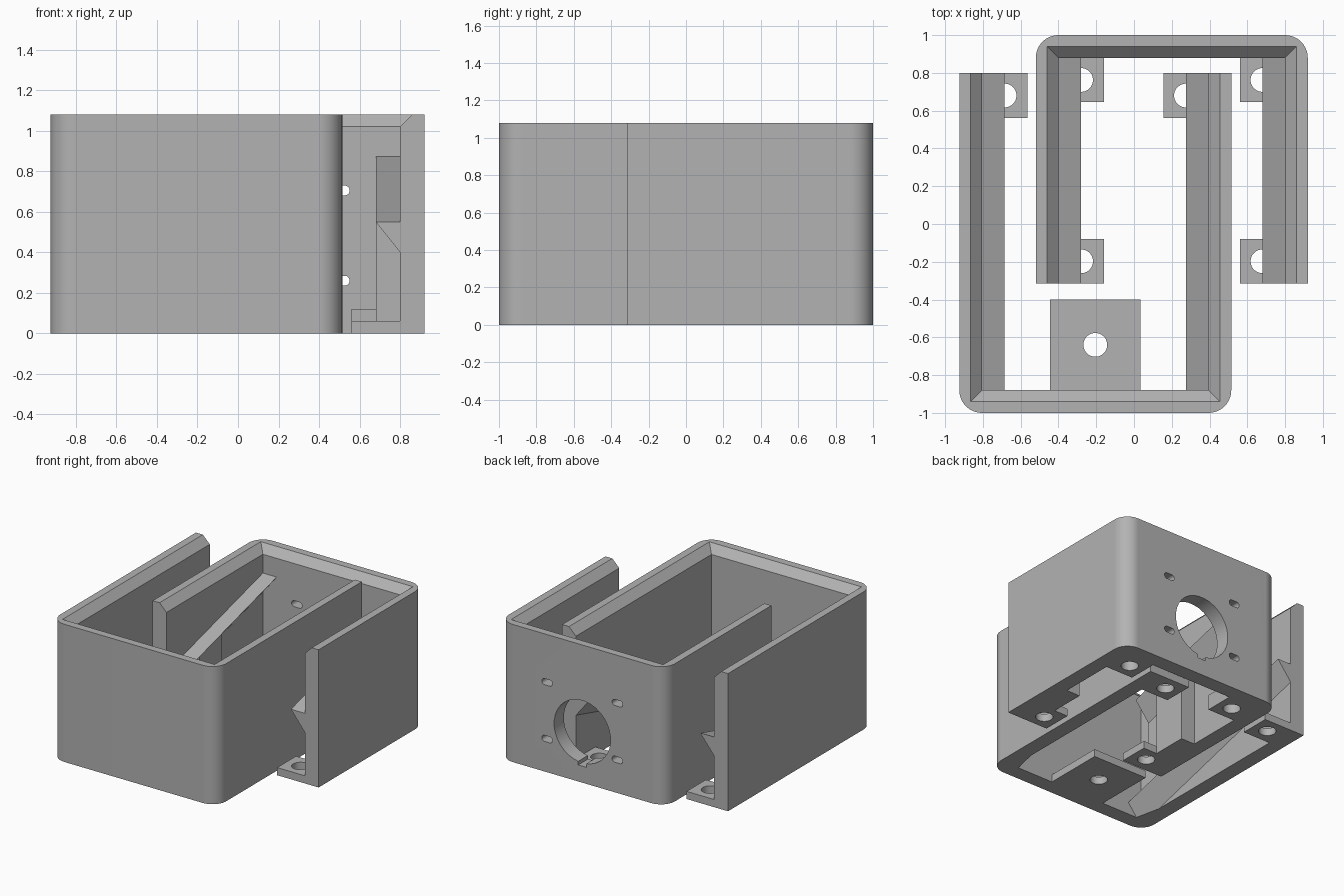
import bpy, bmesh, math
from mathutils import Vector

if "Cube" in bpy.data.objects:
    bpy.data.objects.remove(bpy.data.objects["Cube"], do_unlink=True)

gray = bpy.data.materials.new("plain gray")
gray.use_nodes = True
gray.diffuse_color = (0.45, 0.45, 0.45, 1)
gray.node_tree.nodes["Principled BSDF"].inputs["Base Color"].default_value = (0.45, 0.45, 0.45, 1)

HEIGHT, WALL, HALF = 1.08, 0.12, 0.72
CHAMFER = 0.06
RAIL_SLOPE = 0.27


def loft(name, rings, floor=False):
    """Join matching rings of points into a closed solid."""
    bm = bmesh.new()
    loops = [[bm.verts.new(p) for p in ring] for ring in rings]
    n = len(loops[0])
    for a, b in zip(loops, loops[1:]):
        for i in range(n):
            bm.faces.new((a[i], a[(i + 1) % n], b[(i + 1) % n], b[i]))
    bm.faces.new(loops[0])
    bm.faces.new(loops[-1])
    if floor:
        geom = bm.verts[:] + bm.edges[:] + bm.faces[:]
        res = bmesh.ops.bisect_plane(bm, geom=geom, plane_co=(0, 0, 0),
                                     plane_no=(0, 0, 1), clear_inner=True)
        edges = [e for e in bm.edges if e.is_boundary]
        if edges:
            bmesh.ops.holes_fill(bm, edges=edges)
    bmesh.ops.recalc_face_normals(bm, faces=bm.faces)
    mesh = bpy.data.meshes.new(name)
    bm.to_mesh(mesh)
    bm.free()
    obj = bpy.data.objects.new(name, mesh)
    bpy.context.collection.objects.link(obj)
    mesh.materials.append(gray)
    return obj


def rect(x0, x1, y0, y1, z):
    return [(x0, y0, z), (x1, y0, z), (x1, y1, z), (x0, y1, z)]


def box(name, x0, x1, y0, y1, z0, z1):
    return loft(name, [rect(x0, x1, y0, y1, z0), rect(x0, x1, y0, y1, z1)])


def rod(center, radius, axis, length, stretch=0.0):
    """Round or slot-shaped cutter along z or y."""
    c, rings = Vector(center), []
    for d in (-length, length):
        ring = []
        for i in range(32):
            a = math.tau * (i + 0.5) / 32
            u = radius * math.cos(a) + math.copysign(stretch, math.cos(a))
            v = radius * math.sin(a)
            ring.append(c + (Vector((u, v, d)) if axis == "z" else Vector((u, d, v))))
        rings.append(ring)
    return loft("cutter", rings)


def cut(obj, cutter):
    cutter.hide_render = True
    mod = obj.modifiers.new("cut", "BOOLEAN")
    mod.operation, mod.solver, mod.object = "DIFFERENCE", "EXACT", cutter
    bpy.context.view_layer.objects.active = obj
    bpy.ops.object.modifier_apply(modifier=mod.name)
    bpy.data.objects.remove(cutter, do_unlink=True)


def smooth(obj):
    bpy.ops.object.select_all(action="DESELECT")
    obj.select_set(True)
    bpy.context.view_layer.objects.active = obj
    bpy.ops.object.shade_smooth_by_angle(angle=math.radians(30))
    obj.modifiers.new("weighted normals", "WEIGHTED_NORMAL").keep_sharp = True


def shell(name, cx, closed, opening):
    """U-shaped wall with two rounded corners and a chamfered inner rim."""
    s = 1 if closed > opening else -1
    r = 0.12
    outline = [(cx - HALF, opening)]
    for side, start in ((-1, math.pi), (1, math.pi / 2)):
        for i in range(11):
            a = start - math.pi / 2 * i / 10
            outline.append((cx + side * (HALF - r) + r * math.cos(a),
                            closed - s * r + s * r * math.sin(a)))
    outline.append((cx + HALF, opening))
    obj = loft(name, [[(x, y, z) for x, y in outline] for z in (0, HEIGHT)])
    rings = []
    for z, grow in ((-0.1, 0), (HEIGHT - CHAMFER, 0), (HEIGHT + 0.04, CHAMFER + 0.04)):
        w = HALF - WALL + grow
        rings.append(rect(cx - w, cx + w, opening - s * 0.3,
                          closed - s * (WALL - grow), z))
    cut(obj, loft("cutter", rings))
    return obj


def rails(label, cx, y0, y1, z0):
    """Wedge-shaped sloping ledges on both inner walls."""
    z1 = z0 + RAIL_SLOPE * (y1 - y0)
    for side, word in ((-1, "right"), (1, "left")):
        wall = cx + side * (HALF - WALL)
        tip = wall - side * 0.12
        loft(f"{label}_rail_{word}",
             [[(wall, y, z), (tip, y, z), (wall, y, z - 0.15)]
              for y, z in ((y0, z0), (y1, z1))], floor=True)


def tabs(label, cx, y0, y1, thick):
    """Screw tabs at the foot of both inner walls."""
    for side, word in ((-1, "right"), (1, "left")):
        wall = cx + side * (HALF - WALL)
        a, b = sorted((wall, wall - side * 0.24))
        tab = box(f"{label}_tab_{word}", a, b, y0, y1, 0, thick)
        cut(tab, rod(((a + b) / 2, (y0 + y1) / 2, 0), 0.063, "z", 0.3))
        smooth(tab)


# Front half: plain front wall, open at the back
FX = -0.205
smooth(shell("front_shell", FX, -1, 0.80))
rails("front", FX, -0.88, 0.80, 0.55 - RAIL_SLOPE * 1.68)
tabs("front", FX, 0.56, 0.80, 0.06)
plate = box("front_floor_plate", FX - 0.24, FX + 0.24, -0.88, -0.40, 0, 0.06)
cut(plate, rod((FX, -0.64, 0), 0.063, "z", 0.3))
smooth(plate)

# Back half: back wall with a large round opening and four slots
BX = 0.2
back = shell("back_shell", BX, 1, -0.315)
cut(back, rod((BX, 0.94, 0.40), 0.245, "y", 0.2))
cut(back, box("cutter", BX - 0.035, BX + 0.035, 0.8, 1.1, 0.13, 0.3))
for dx in (-0.305, 0.305):
    for z in (0.26, 0.705):
        cut(back, rod((BX + dx, 0.94, z), 0.024, "y", 0.2, stretch=0.022))
smooth(back)
rails("back", BX, -0.315, 0.88, 0.55)
tabs("back_inner", BX, -0.315, -0.08, 0.06)
tabs("back_corner", BX, 0.645, 0.88, 0.12)

# Upright ribs under the back rails
for side, word in ((-1, "right"), (1, "left")):
    wall = BX + side * (HALF - WALL)
    tip = wall - side * 0.12
    ends = [(y, 0.55 + RAIL_SLOPE * (y + 0.315)) for y in (-0.08, 0.2)]
    loft(f"back_rib_{word}",
         [[(wall, y, 0), (tip, y, 0), (tip, y, z), (wall, y, z)] for y, z in ends])
